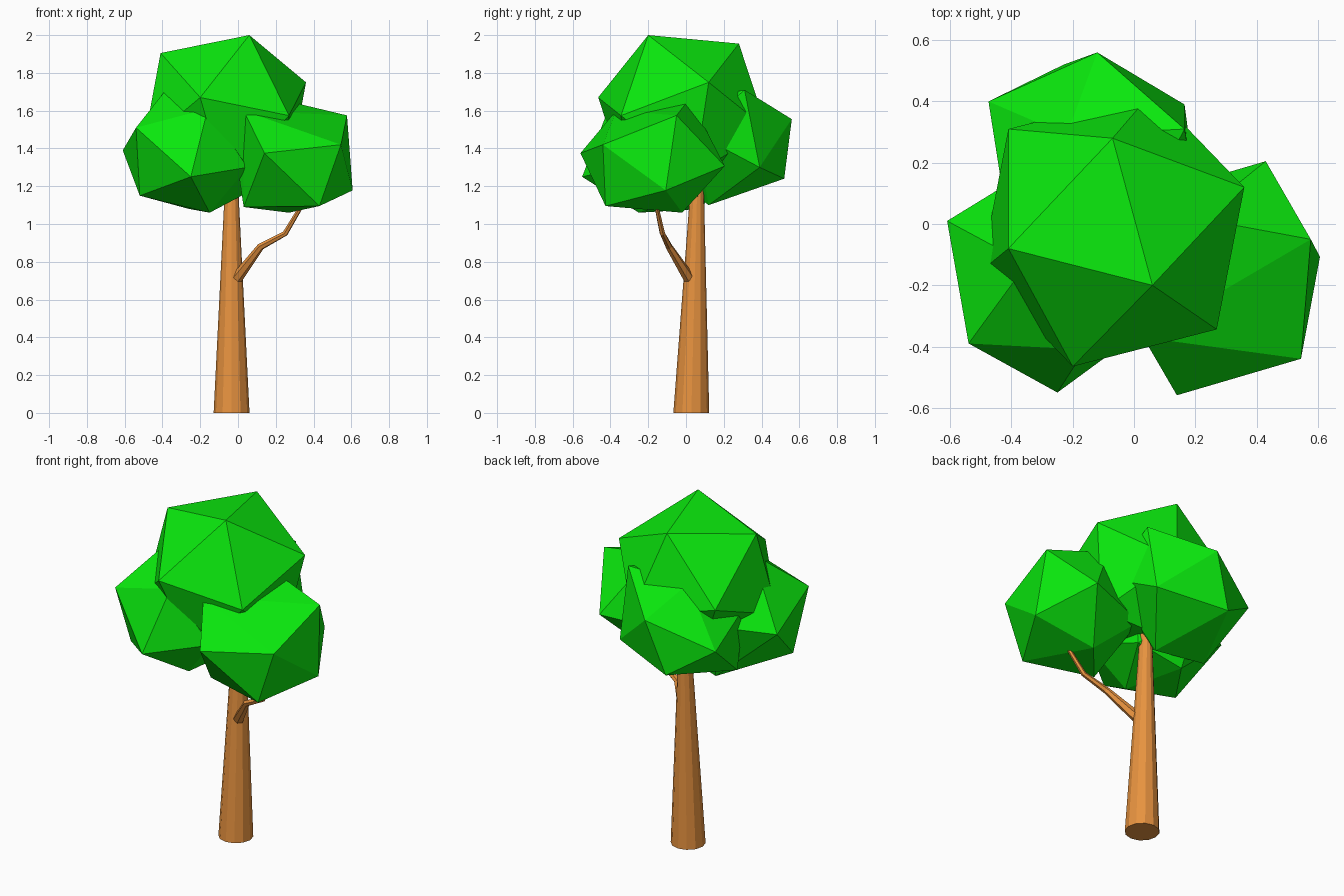
import bpy, bmesh, math
from mathutils import Vector

if "Cube" in bpy.data.objects:
    bpy.data.objects.remove(bpy.data.objects["Cube"])


def material(name, rgb):
    m = bpy.data.materials.new(name)
    m.diffuse_color = (*rgb, 1)
    m.use_nodes = True
    m.node_tree.nodes["Principled BSDF"].inputs["Base Color"].default_value = m.diffuse_color
    return m


LEAF = material("leaf_green", (0.003, 0.8, 0.004))
BARK = material("bark_brown", (0.8, 0.29, 0.05))


def finish(name, bm, mat):
    bmesh.ops.recalc_face_normals(bm, faces=bm.faces)
    me = bpy.data.meshes.new(name)
    bm.to_mesh(me)
    bm.free()
    me.materials.append(mat)
    ob = bpy.data.objects.new(name, me)
    bpy.context.collection.objects.link(ob)
    return ob


def clump(name, points, centre=None):
    """Faceted leaf ball: hull of its corners, reflected through centre if given."""
    pts = [Vector(p) for p in points]
    if centre:
        pts += [2 * Vector(centre) - p for p in pts]
    bm = bmesh.new()
    for p in pts:
        bm.verts.new(p)
    bmesh.ops.convex_hull(bm, input=bm.verts[:])
    loose = [v for v in bm.verts if not v.link_faces]
    bmesh.ops.delete(bm, geom=loose, context='VERTS')
    return finish(name, bm, LEAF)


def limb(name, path, radii, sides, upright=False):
    """Tapered tube of rings along a path, capped at both ends."""
    path = [Vector(p) for p in path]
    bm = bmesh.new()
    rings = []
    for i, (p, r) in enumerate(zip(path, radii)):
        d = path[min(i + 1, len(path) - 1)] - path[max(i - 1, 0)]
        q = (Vector((0, 0, 1)) if upright else d).to_track_quat('Z', 'Y')
        angles = [2 * math.pi * k / sides for k in range(sides)]
        rings.append([bm.verts.new(p + q @ Vector((r * math.cos(a), r * math.sin(a), 0)))
                      for a in angles])
    for a, b in zip(rings, rings[1:]):
        for k in range(sides):
            n = (k + 1) % sides
            bm.faces.new((a[k], a[n], b[n], b[k]))
    bm.faces.new(rings[0][::-1])
    bm.faces.new(rings[-1])
    return finish(name, bm, BARK)


# Trunk and side branch
limb("trunk", [(-.034, .028, 0), (-.034, .062, 1.3)], [.095, .03], 12, upright=True)
limb("branch", [(-.005, .015, .715), (.12, -.09, .88), (.25, -.125, .95), (.345, -.16, 1.11)],
     [.031, .019, .015, .011], 6)

# Crown: four leaf clumps
clump("top_leaves", [(.06, -.20, 2.0), (-.07, .28, 1.955), (-.41, -.08, 1.905),
                     (.36, .12, 1.75), (-.20, -.465, 1.67), (-.41, .31, 1.596)],
      centre=(-.07, -.017, 1.585))
clump("back_leaves", [(-.12, .56, 1.555), (.165, .39, 1.30), (-.23, .52, 1.24),
                      (-.475, .40, 1.40), (.165, .31, 1.71), (-.22, .29, 1.70),
                      (-.41, .10, 1.16), (-.05, .12, 1.10), (-.42, .05, 1.52),
                      (-.05, -.10, 1.62), (.21, .05, 1.48), (-.16, -.15, 1.30)])
clump("right_leaves", [(.577, -.05, 1.575), (.545, -.44, 1.42), (.14, -.559, 1.375),
                       (.607, -.107, 1.178), (.431, -.426, 1.095), (.43, .205, 1.307),
                       (.03, -.30, 1.09), (.27, -.02, 1.06), (.03, -.37, 1.60),
                       (.20, .02, 1.665), (.04, .09, 1.26), (-.02, -.22, 1.42)])
clump("left_leaves", [(-.61, .01, 1.39), (-.54, -.39, 1.51), (-.25, -.55, 1.25),
                      (-.52, -.27, 1.15), (-.15, -.25, 1.06), (.05, -.33, 1.30),
                      (-.16, -.41, 1.61), (-.35, -.13, 1.75), (-.26, .09, 1.08),
                      (.02, .06, 1.15), (-.30, .20, 1.43), (-.03, -.03, 1.50)])
